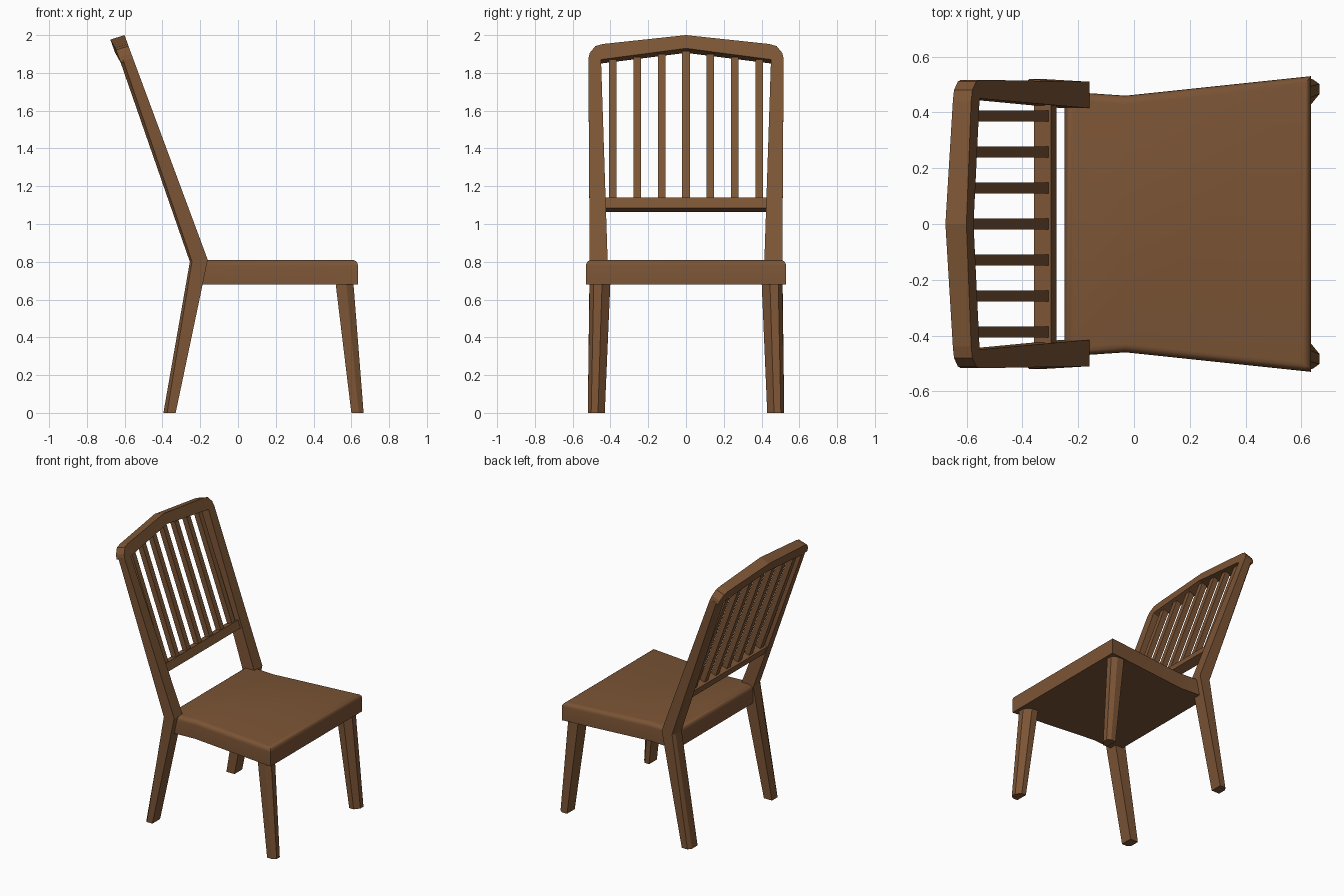
import bpy, bmesh, math
from mathutils import Vector

if "Cube" in bpy.data.objects:
    bpy.data.objects.remove(bpy.data.objects["Cube"])

wood = bpy.data.materials.new("brown wood")
wood.diffuse_color = (0.20, 0.09, 0.036, 1)
wood.use_nodes = True
wood.node_tree.nodes["Principled BSDF"].inputs["Base Color"].default_value = wood.diffuse_color


def finish(name, bm, smooth=False):
    bmesh.ops.recalc_face_normals(bm, faces=bm.faces)
    me = bpy.data.meshes.new(name)
    bm.to_mesh(me)
    bm.free()
    me.materials.append(wood)
    ob = bpy.data.objects.new(name, me)
    bpy.context.collection.objects.link(ob)
    if smooth:
        bpy.context.view_layer.objects.active = ob
        ob.select_set(True)
        bpy.ops.object.shade_smooth_by_angle(angle=math.radians(35))
        ob.select_set(False)
    return ob


def loft(name, rings, sy=1):
    """Skin a list of equal-length rings and cap both ends."""
    bm = bmesh.new()
    vs = [[bm.verts.new((x, y * sy, z)) for x, y, z in r] for r in rings]
    n = len(rings[0])
    for a, b in zip(vs, vs[1:]):
        for i in range(n):
            j = (i + 1) % n
            bm.faces.new((a[i], a[j], b[j], b[i]))
    bm.faces.new(vs[0])
    bm.faces.new(vs[-1])
    return finish(name, bm)


# seat: waisted plan, rounded top edge
half = [(-0.25, 0.475), (-0.03, 0.46), (0.635, 0.53)]
plan = half + [(x, -y) for x, y in reversed(half)]
bm = bmesh.new()
base = bm.faces.new([bm.verts.new((x, y, 0.68)) for x, y in plan])
ext = bmesh.ops.extrude_face_region(bm, geom=[base], use_keep_orig=True)
for v in ext["geom"]:
    if isinstance(v, bmesh.types.BMVert):
        v.co.z = 0.81
rim = [e for e in bm.edges if all(v.co.z > 0.8 for v in e.verts)]
bmesh.ops.bevel(bm, geom=rim, offset=0.03, segments=4, profile=0.5, affect='EDGES')
finish("seat", bm, True)


# front legs: front corners chamfered, splayed and tapering down
def leg_ring(x0, x1, y0, y1, z):
    w, d = x1 - x0, y1 - y0
    return [(x0, y0, z), (x0, y1, z), (x1 - 0.4 * w, y1, z),
            (x1, y1 - 0.2 * d, z), (x1, y0 + 0.4 * d, z), (x1 - 0.45 * w, y0, z)]


for side, s in (("left", 1), ("right", -1)):
    loft("front_leg_" + side, [leg_ring(0.60, 0.665, 0.43, 0.52, 0),
                               leg_ring(0.515, 0.61, 0.40, 0.51, 0.70)], s)


# back posts: bent at the seat, outer back corner chamfered
def post_ring(xf, zf, xb, zb, yi, yo, c):
    f, b = Vector((xf, 0, zf)), Vector((xb, 0, zb))
    m = b.lerp(f, c)
    return [(xf, yi, zf), (xf, yo, zf), (m.x, yo, m.z),
            (xb, yo - 0.025, zb), (xb, yi, zb)]


for side, s in (("left", 1), ("right", -1)):
    loft("back_post_" + side, [
        post_ring(-0.33, 0, -0.395, 0, 0.43, 0.52, 0.3),
        post_ring(-0.16, 0.81, -0.255, 0.80, 0.415, 0.51, 0.12),
        post_ring(-0.555, 1.875, -0.625, 1.865, 0.45, 0.517, 0.25)], s)

# top rail: peaked and bowed back in the middle, clipped corners
lean = Vector((-0.345, 0, 0.94)).normalized()


def rail_ring(y_out, z_out, y_in, z_in, bow=0.0):
    pts = []
    for y, z, back in ((y_out, z_out, 0), (y_out, z_out, 1),
                       (y_in, z_in, 1), (y_in, z_in, 0)):
        x = -0.555 - (z - 1.875) * 0.345 / 0.94
        d = 0.07 + bow if back else 0
        pts.append((x - 0.94 * d, y, z - 0.3 * d))
    return pts


outer = [(0.517, 1.875, 0.45, 1.87), (0.51, 1.905, 0.45, 1.87),
         (0.48, 1.942, 0.45, 1.87), (0.44, 1.953, 0.44, 1.872)]
rings = [rail_ring(*o) for o in outer] + [rail_ring(0, 2.0, 0, 1.93, 0.01)]
rings += [rail_ring(-a, b, -c, d) for a, b, c, d in reversed(outer)]
loft("top_rail", rings)


# boxes leaning with the backrest
def leaning_box(name, y, width, z0, z1, depth, xf):
    n = Vector((0.94, 0, 0.345))
    rings = []
    for z in (z0, z1):
        f = Vector((xf - (z - z0) * 0.367, 0, z))
        b = f - n * depth
        rings.append([(f.x, y - width / 2, f.z), (f.x, y + width / 2, f.z),
                      (b.x, y + width / 2, b.z), (b.x, y - width / 2, b.z)])
    loft(name, rings)


leaning_box("lower_rail", 0, 0.87, 1.085, 1.14, 0.065, -0.277)
for i in range(-3, 4):
    leaning_box(f"slat_{i + 4}", i * 0.129, 0.04, 1.12, 1.915 - abs(i) * 0.015,
                0.04, -0.301)
